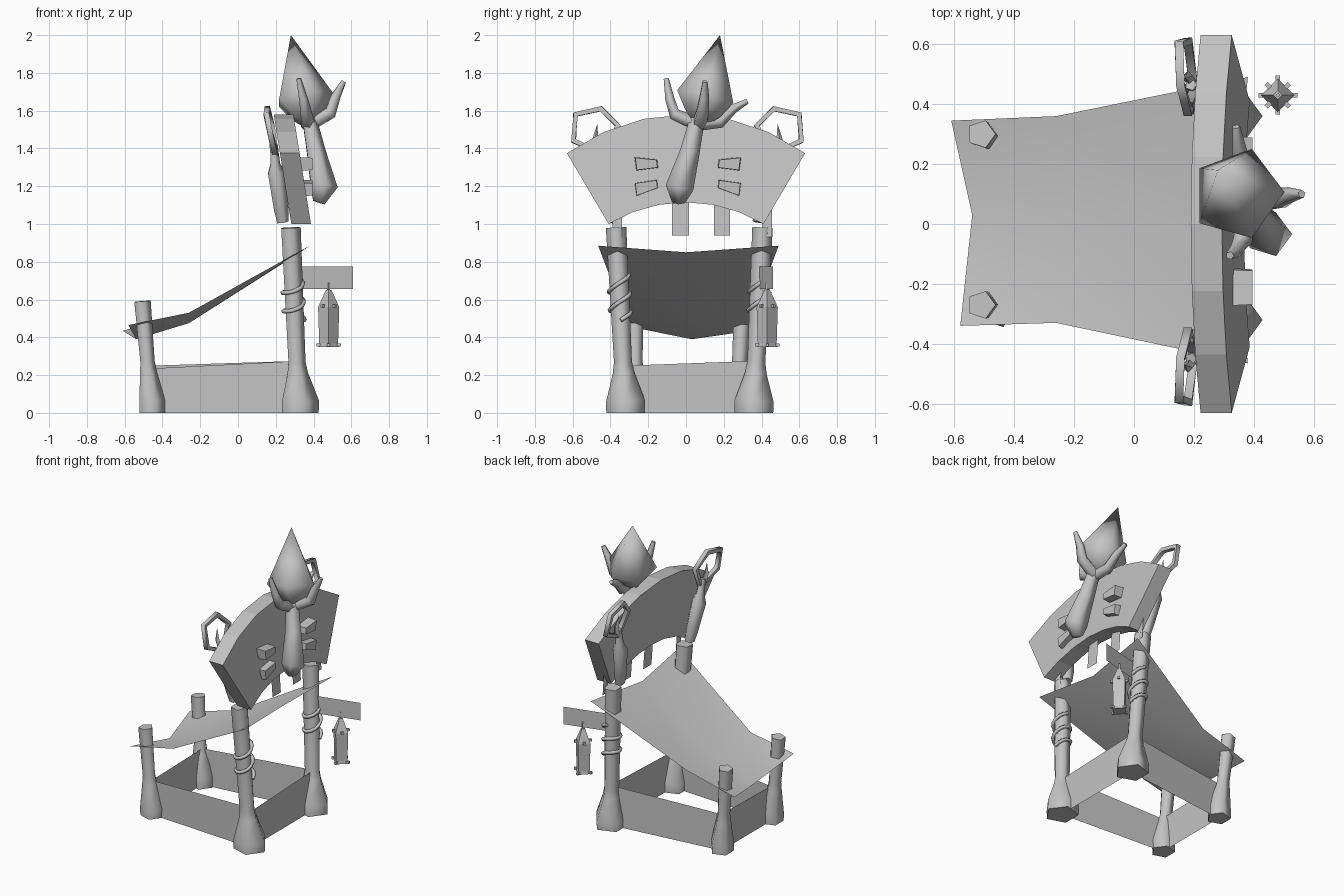
import bpy, bmesh, math
from mathutils import Vector

cube = bpy.data.objects.get("Cube")
if cube:
    bpy.data.objects.remove(cube, do_unlink=True)

GREY = 0.55
grey = bpy.data.materials.new("plain grey")
grey.use_nodes = True
grey.diffuse_color = (GREY, GREY, GREY, 1)
grey.node_tree.nodes["Principled BSDF"].inputs["Base Color"].default_value = (GREY, GREY, GREY, 1)

X, Y, Z = Vector((1, 0, 0)), Vector((0, 1, 0)), Vector((0, 0, 1))


def finish(name, bm, smooth=None):
    bmesh.ops.remove_doubles(bm, verts=bm.verts, dist=0.0001)
    bmesh.ops.recalc_face_normals(bm, faces=bm.faces)
    mesh = bpy.data.meshes.new(name)
    bm.to_mesh(mesh)
    bm.free()
    mesh.materials.append(grey)
    obj = bpy.data.objects.new(name, mesh)
    bpy.context.collection.objects.link(obj)
    if smooth:
        bpy.ops.object.select_all(action='DESELECT')
        obj.select_set(True)
        bpy.context.view_layer.objects.active = obj
        bpy.ops.object.shade_smooth_by_angle(angle=math.radians(smooth))
    return obj


def tube(name, points, radii, sides=5, ref=X, closed=False, smooth=75, turn=0):
    """Loft a regular polygon along a path, one radius per point."""
    pts = [Vector(p) for p in points]
    n = len(pts)
    bm = bmesh.new()
    rings = []
    for i, p in enumerate(pts):
        ahead = pts[(i + 1) % n] if closed else pts[min(i + 1, n - 1)]
        behind = pts[i - 1] if closed else pts[max(i - 1, 0)]
        t = (ahead - behind).normalized()
        u = (ref - t * ref.dot(t)).normalized()
        v = t.cross(u)
        angles = [turn + math.tau * k / sides for k in range(sides)]
        rings.append([bm.verts.new(p + (u * math.cos(a) + v * math.sin(a)) * radii[i]) for a in angles])
    pairs = list(zip(rings, rings[1:]))
    if closed:
        pairs.append((rings[-1], rings[0]))
    else:
        bm.faces.new(rings[0])
        bm.faces.new(rings[-1])
    for a, b in pairs:
        for k in range(sides):
            j = (k + 1) % sides
            bm.faces.new((a[k], a[j], b[j], b[k]))
    return finish(name, bm, smooth)


def sheet(name, rows, smooth=None):
    """Grid surface from rows of points."""
    bm = bmesh.new()
    grid = [[bm.verts.new(p) for p in row] for row in rows]
    for a, b in zip(grid, grid[1:]):
        for k in range(len(a) - 1):
            bm.faces.new((a[k], a[k + 1], b[k + 1], b[k]))
    return finish(name, bm, smooth)


def prism(name, back, front):
    """Solid between two matching outlines."""
    bm = bmesh.new()
    a, b = [[bm.verts.new(p) for p in loop] for loop in (back, front)]
    bm.faces.new(a)
    bm.faces.new(b)
    for k in range(len(a)):
        j = (k + 1) % len(a)
        bm.faces.new((a[k], a[j], b[j], b[k]))
    return finish(name, bm)


def sign_x(z):
    return 0.275 - (z - 1.37) * 0.16


# Posts with flared feet; front pair is tall, back pair short
def post(name, foot, top, foot_r, neck_r, top_r):
    foot, top = Vector(foot), Vector(top)
    steps = [(0, foot_r), (0.06, foot_r * 1.02), (0.21, neck_r * 1.2), (0.27, neck_r), (top.z, top_r)]
    pts = [foot + Z * h if h < 0.2 else foot.lerp(top, h / top.z) for h, _ in steps]
    for p, (h, _) in zip(pts, steps):
        p.z = h
    tube(name, pts, [r for _, r in steps], smooth=80)


feet = {"front_right": (0.32, -0.32, 0), "front_left": (0.32, 0.36, 0),
        "back_left": (-0.46, 0.27, 0), "back_right": (-0.46, -0.27, 0)}
tops = {"front_right": (0.275, -0.37, 0.98), "front_left": (0.275, 0.405, 0.98),
        "back_left": (-0.51, 0.30, 0.59), "back_right": (-0.51, -0.27, 0.59)}
for key in feet:
    size = (0.107, 0.05, 0.057) if "front" in key else (0.076, 0.042, 0.048)
    post(key + "_post", feet[key], tops[key], *size)

# Low walls between the posts
corners = list(feet)
for i, a in enumerate(corners):
    b = corners[(i + 1) % 4]
    heights = [0.24 if c == "back_right" else 0.25 if c != "front_left" else 0.275 for c in (a, b)]
    if i == 3:
        heights = [0.235, 0.275]
    pa, pb = Vector(feet[a]), Vector(feet[b])
    sheet("wall_" + a, [[pa, pb], [pa + Z * heights[0], pb + Z * heights[1]]])

# Rope wound round the tall posts
for key in ("front_right", "front_left"):
    path = []
    for k in range(31):
        s = k / 30
        h = 0.49 + 0.22 * s
        c = Vector(feet[key]).lerp(Vector(tops[key]), h / 0.98)
        a = math.tau * 2.25 * s
        path.append((c.x + 0.055 * math.cos(a), c.y + 0.055 * math.sin(a), h + 0.02 * math.sin(a)))
    tube(key + "_rope", path, [0.012] * 31, 5, ref=Z)

# Sagging cloth canopy
sheet("canopy", [
    [(0.38, -0.465, 0.885), (0.33, 0, 0.85), (0.38, 0.49, 0.885)],
    [(-0.26, -0.33, 0.53), (-0.26, 0.01, 0.475), (-0.26, 0.36, 0.53)],
    [(-0.58, -0.34, 0.465), (-0.54, 0.03, 0.39), (-0.61, 0.345, 0.435)]], 40)

# Arched sign board, leaning back
SEG = 6
arc = [k / SEG * 2 - 1 for k in range(SEG + 1)]
outline = [(1.07 * math.sin(0.63 * s), 0.51 + 1.07 * math.cos(0.63 * s)) for s in arc]
outline += [(0.788 * math.sin(0.547 * s), 0.327 + 0.788 * math.cos(0.547 * s)) for s in reversed(arc)]
prism("sign_board", [(sign_x(z) - 0.052, y, z) for y, z in outline],
      [(sign_x(z) + 0.052, y, z) for y, z in outline])

# Wedge studs on the sign face
for side in (-1, 1):
    for i, (z, tilt) in enumerate(((1.318, 0.0), (1.195, 0.035))):
        quad = [(0.285, z + 0.038 - tilt * 0.4), (0.16, z + 0.025 + tilt * 0.5),
                (0.155, z - 0.022 + tilt * 0.5), (0.275, z - 0.038 - tilt * 0.4)]
        prism(f"stud_{i}_{side}", [(0.28, 0.01 + side * y, h) for y, h in quad],
              [(0.395, 0.01 + side * (y * 0.9 + 0.022), z + (h - z) * 0.85) for y, h in quad])

# Thin slats hanging below the sign
for i, (y, w, low) in enumerate(((-0.03, 0.09, 0.94), (0.19, 0.085, 0.94), (-0.365, 0.05, 0.93), (0.43, 0.05, 0.93))):
    sheet(f"slat_{i}", [[(0.315, y - w / 2, low), (0.315, y + w / 2, low)],
                        [(0.3, y - w / 2, 1.15), (0.3, y + w / 2, 1.15)]])

# Central club-shaped stem and its three claws
tube("stem", [(0.425, -0.04, 1.115), (0.45, -0.035, 1.19), (0.41, 0.02, 1.38), (0.37, 0.065, 1.58)],
     [0.035, 0.078, 0.055, 0.04])
tube("claw_front", [(0.38, 0.07, 1.53), (0.49, 0.085, 1.59), (0.515, 0.095, 1.67), (0.56, 0.1, 1.755)],
     [0.04, 0.036, 0.028, 0.014], ref=Y)
tube("claw_right", [(0.37, 0.06, 1.53), (0.36, -0.06, 1.58), (0.345, -0.085, 1.66), (0.32, -0.105, 1.77)],
     [0.04, 0.034, 0.026, 0.014])
tube("claw_left", [(0.37, 0.06, 1.53), (0.36, 0.18, 1.54), (0.35, 0.25, 1.61), (0.34, 0.325, 1.65)],
     [0.04, 0.034, 0.026, 0.014])

# Pointed crystal held by the claws
tube("crystal", [(0.375, 0.07, 1.54), (0.365, 0.085, 1.58), (0.345, 0.10, 1.665), (0.28, 0.18, 2.0)],
     [0.05, 0.1, 0.16, 0.0])

# Looped torches behind the sign ends
for side, shift in ((-1, 0.0), (1, 0.015)):
    tag = "left" if side > 0 else "right"

    def at(x, y, z):
        return (x, side * (y + shift), z)

    tube(tag + "_torch_handle", [at(0.235, 0.37, 1.01), at(0.225, 0.38, 1.08), at(0.2, 0.42, 1.27),
                                 at(0.195, 0.43, 1.32), at(0.19, 0.45, 1.42)],
         [0.034, 0.042, 0.05, 0.028, 0.02])
    tube(tag + "_torch_loop", [at(0.2, 0.44, 1.37), at(0.18, 0.36, 1.52), at(0.155, 0.45, 1.61),
                               at(0.15, 0.585, 1.58), at(0.18, 0.595, 1.44)],
         [0.02] * 5, 4, closed=True, turn=math.pi / 4)
    tube(tag + "_torch_spike", [at(0.19, 0.46, 1.38), at(0.18, 0.48, 1.45), at(0.17, 0.47, 1.53)],
         [0.02, 0.016, 0.0], 4)

# Side board carrying the lantern
sheet("side_board", [[(0.3, 0.38, 0.655), (0.61, 0.46, 0.655)], [(0.3, 0.38, 0.775), (0.61, 0.46, 0.775)]])

# Lantern: twisted square body with cap, hook and crossed bars
LX, LY = 0.48, 0.43
tube("lantern_body", [(LX, LY, z) for z in (0.35, 0.37, 0.56, 0.65)], [0.055, 0.05, 0.056, 0.015], 4, smooth=None)
tube("lantern_hook", [(LX, LY, z) for z in (0.64, 0.69)], [0.008, 0.008], 4)
for k in range(4):
    a = k * math.pi / 4
    reach = 0.065 if k % 2 == 0 else 0.055
    d = Vector((math.cos(a), math.sin(a), 0)) * reach
    c = Vector((LX, LY, 0.36 if k % 2 == 0 else 0.565))
    tube(f"lantern_bar_{k}", [c - d, c + d], [0.011, 0.011], 4, ref=Z, turn=math.pi / 4)
